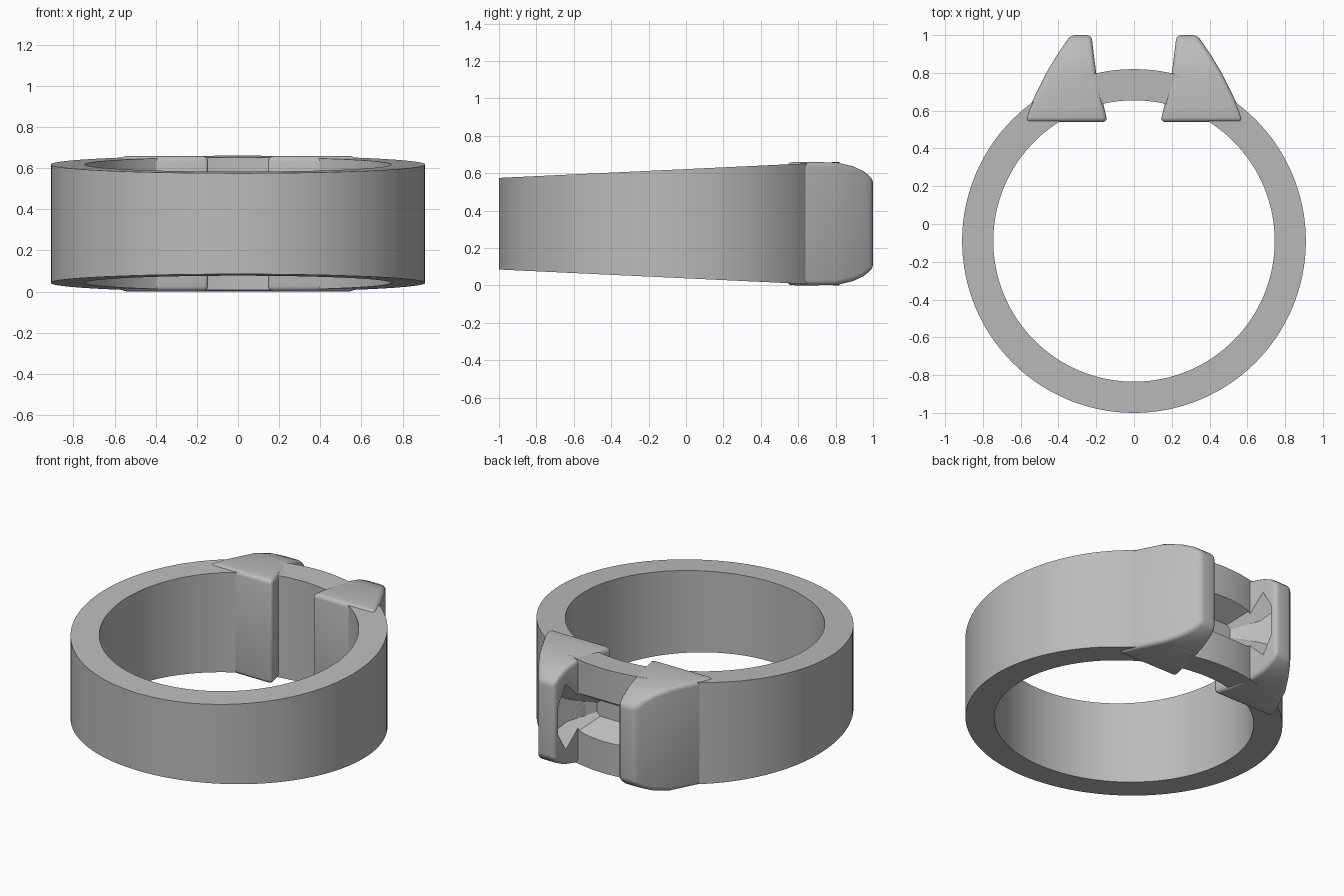
import bpy, bmesh
from math import sin, cos, pi, radians

cube = bpy.data.objects.get("Cube")
if cube:
    bpy.data.objects.remove(cube, do_unlink=True)

MID = 0.33          # height of the symmetry plane
CENTRE_Y = -0.09    # axis of the band

metal = bpy.data.materials.new("grey metal")
metal.use_nodes = True
GREY = (0.5, 0.5, 0.5, 1)
metal.diffuse_color = GREY
metal.node_tree.nodes["Principled BSDF"].inputs["Base Color"].default_value = GREY


def loft(name, loops, closed=False):
    """Skin a row of equal loops; join the ends, or cap them."""
    bm = bmesh.new()
    rows = [[bm.verts.new(p) for p in loop] for loop in loops]
    n = len(rows[0])
    pairs = list(zip(rows, rows[1:]))
    if closed:
        pairs.append((rows[-1], rows[0]))
    else:
        bm.faces.new(rows[0])
        bm.faces.new(rows[-1])
    for a, b in pairs:
        for i in range(n):
            j = (i + 1) % n
            bm.faces.new((a[i], a[j], b[j], b[i]))
    bmesh.ops.recalc_face_normals(bm, faces=bm.faces)
    mesh = bpy.data.meshes.new(name)
    bm.to_mesh(mesh)
    bm.free()
    mesh.materials.append(metal)
    obj = bpy.data.objects.new(name, mesh)
    bpy.context.collection.objects.link(obj)
    return obj


def finish(obj, cutter):
    """Cut the stone seat, apply the modifiers and smooth the surface."""
    cut = obj.modifiers.new("stone seat", 'BOOLEAN')
    cut.operation = 'DIFFERENCE'
    cut.solver = 'EXACT'
    cut.object = cutter
    bpy.ops.object.select_all(action='DESELECT')
    obj.select_set(True)
    bpy.context.view_layer.objects.active = obj
    for mod in list(obj.modifiers):
        bpy.ops.object.modifier_apply(modifier=mod.name)
    bpy.ops.object.shade_smooth_by_angle(angle=radians(30))


# Band: a rectangular section swept round, taller toward the back
def band_section(a):
    loop = []
    for r, side in ((0.745, -1), (0.91, -1), (0.91, 1), (0.745, 1)):
        x, y = r * sin(a), CENTRE_Y + r * cos(a)
        loop.append((x, y, MID + side * (0.245 + 0.047 * (y + 1))))
    return loop


STEPS = 128
band = loft("band", [band_section(2 * pi * i / STEPS) for i in range(STEPS)], True)


# Stone-shaped cutter: stacked octagons from table to culet
def octagon(y, w, h):
    c = 0.45 * min(w, h)
    corner = ((w, h - c), (w - c, h), (c - w, h), (-w, h - c),
              (-w, c - h), (c - w, -h), (w - c, -h), (w, c - h))
    return [(x, y, MID + z) for x, z in corner]


stone = [(0.965, 0.24, 0.13), (0.90, 0.30, 0.22), (0.82, 0.26, 0.13), (0.69, 0.14, 0.05)]
cutter = loft("stone_seat_cutter", [octagon(*s) for s in stone])

# Claws: rectangles lofted from the inner foot to the tip (y, inner x, outer x, half height)
claw = [(0.54, 0.14, 0.58, 0.328), (0.62, 0.159, 0.553, 0.33), (0.80, 0.20, 0.465, 0.328),
        (0.89, 0.212, 0.41, 0.308), (0.95, 0.219, 0.37, 0.28), (1.0, 0.225, 0.335, 0.24)]
for name, side in (("left_claw", 1), ("right_claw", -1)):
    loops = [[(side * x0, y, MID - h), (side * x1, y, MID - h),
              (side * x1, y, MID + h), (side * x0, y, MID + h)]
             for y, x0, x1, h in claw]
    obj = loft(name, loops)
    soft = obj.modifiers.new("soft edges", 'BEVEL')
    soft.width = 0.025
    soft.segments = 4
    soft.limit_method = 'ANGLE'
    soft.angle_limit = radians(35)
    finish(obj, cutter)

finish(band, cutter)
cutter.hide_render = True
cutter.hide_viewport = True
